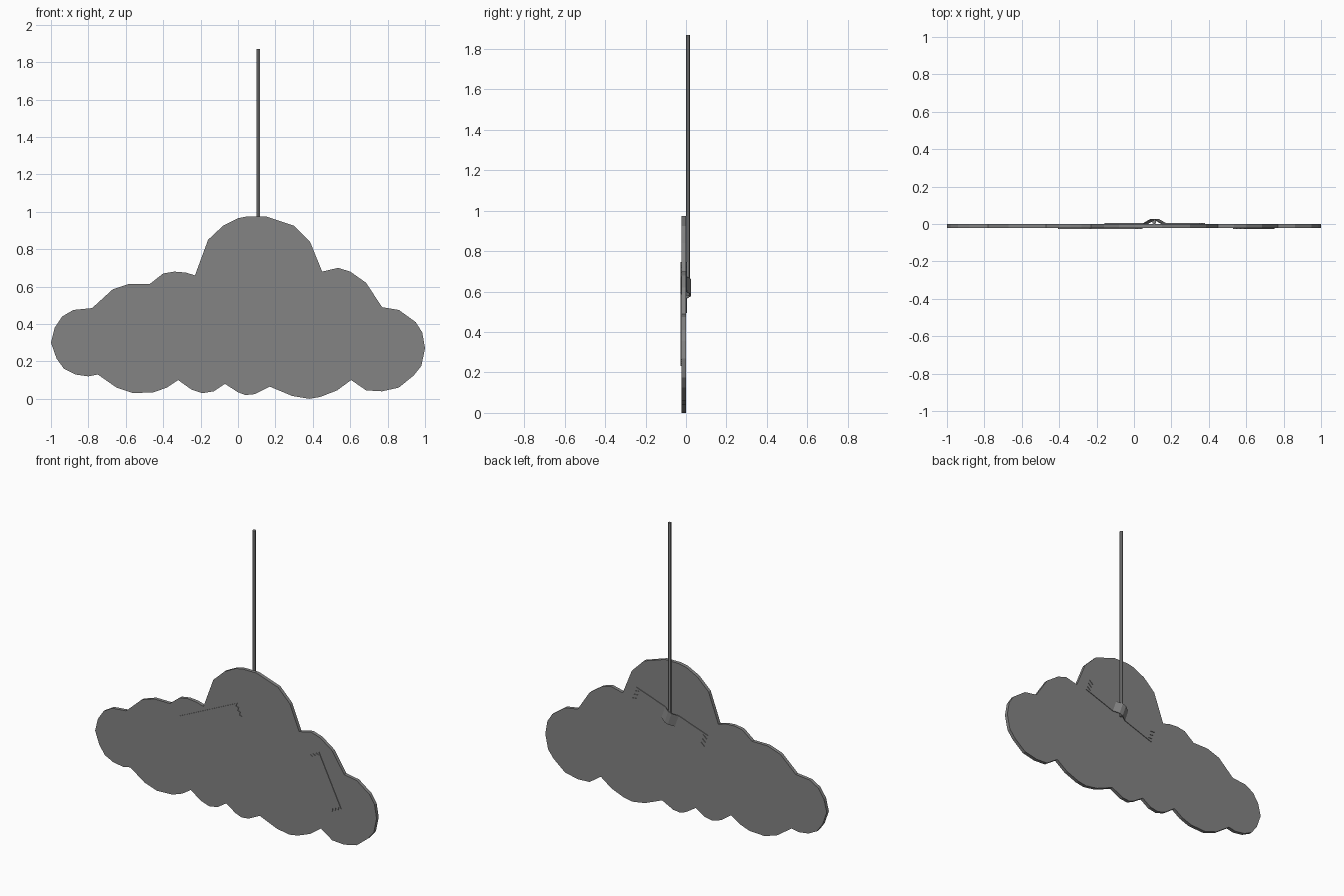
import bpy
import bmesh
from math import cos, sin, radians

default_cube = bpy.data.objects.get("Cube")
if default_cube:
    bpy.data.objects.remove(default_cube, do_unlink=True)


def make_material(name, colour):
    material = bpy.data.materials.new(name)
    material.use_nodes = True
    material.diffuse_color = colour
    shader = next(n for n in material.node_tree.nodes if n.type == "BSDF_PRINCIPLED")
    shader.inputs["Base Color"].default_value = colour
    shader.inputs["Roughness"].default_value = 0.8
    return material


grey = make_material("plain grey", (0.23, 0.23, 0.23, 1))


def finish(name, bm):
    """Turn a bmesh into a named grey object."""
    bmesh.ops.recalc_face_normals(bm, faces=bm.faces)
    mesh = bpy.data.meshes.new(name)
    bm.to_mesh(mesh)
    bm.free()
    mesh.materials.append(grey)
    obj = bpy.data.objects.new(name, mesh)
    bpy.context.collection.objects.link(obj)
    return obj


# Cloud board: scalloped outline (x, z), clockwise from the -x tip
OUTLINE = [
    (-1, .3), (-.98, .38), (-.94, .44), (-.88, .475), (-.78, .485), (-.67, .585),
    (-.58, .615), (-.47, .615), (-.4, .67), (-.34, .68), (-.28, .675), (-.23, .66),
    (-.16, .85), (-.08, .925), (0, .965), (.05, .975), (.15, .975), (.3, .925),
    (.385, .84), (.45, .68), (.535, .7), (.6, .68), (.685, .62), (.77, .49),
    (.86, .475), (.95, .41), (.985, .355), (1, .27), (.98, .175), (.94, .125),
    (.86, .06), (.77, .04), (.685, .045), (.605, .1), (.53, .045), (.44, .01),
    (.38, 0), (.29, .015), (.17, .065), (.09, .025), (.04, .02), (0, .035),
    (-.07, .08), (-.13, .04), (-.19, .03), (-.25, .05), (-.32, .1), (-.38, .06),
    (-.45, .035), (-.56, .03), (-.65, .06), (-.75, .13), (-.8, .12), (-.87, .13),
    (-.93, .16), (-.97, .215),
]
BOARD_FRONT = -0.022

bm = bmesh.new()
front = bm.faces.new([bm.verts.new((x, BOARD_FRONT, z)) for x, z in OUTLINE])
extruded = bmesh.ops.extrude_face_region(bm, geom=[front], use_keep_orig=True)
back_verts = [v for v in extruded["geom"] if isinstance(v, bmesh.types.BMVert)]
bmesh.ops.translate(bm, verts=back_verts, vec=(0, -BOARD_FRONT, 0))
finish("cloud_board", bm)

# Hanging stick behind the board
STICK_X, STICK_BOTTOM, STICK_TOP, STICK_RADIUS = 0.108, 0.58, 1.87, 0.011
bm = bmesh.new()
bmesh.ops.create_cone(bm, cap_ends=True, segments=6, radius1=STICK_RADIUS,
                      radius2=STICK_RADIUS, depth=STICK_TOP - STICK_BOTTOM)
bmesh.ops.translate(bm, verts=bm.verts,
                    vec=(STICK_X, 0.01, (STICK_TOP + STICK_BOTTOM) / 2))
finish("hanging_stick", bm)


def tape(name, centre, depth, length, width, angle, bump=0.0, tooth=0.03):
    """Thin strip with torn zigzag ends; bump lifts its middle over the stick."""
    turn = radians(angle)
    half = length / 2
    stations = [(-half, 0), (-0.05, 0), (-0.012, bump), (0.012, bump), (0.05, 0), (half, 0)]
    teeth = 6
    bm = bmesh.new()
    rows = []
    for row in range(teeth + 1):
        v = width * (row / teeth - 0.5)
        verts = []
        for u, lift in stations:
            if abs(u) == half and row % 2:
                u -= tooth if u > 0 else -tooth
            verts.append(bm.verts.new((centre[0] + u * cos(turn) - v * sin(turn),
                                       depth + lift,
                                       centre[1] + u * sin(turn) + v * cos(turn))))
        rows.append(verts)
    for low, high in zip(rows, rows[1:]):
        for i in range(len(stations) - 1):
            bm.faces.new((low[i], low[i + 1], high[i + 1], high[i]))
    obj = finish(name, bm)
    solid = obj.modifiers.new("thickness", "SOLIDIFY")
    solid.thickness = 0.004
    solid.offset = 0


# Tape holding the stick, and two flat strips on the front
tape("stick_tape", (0.11, 0.62), 0.003, 0.54, 0.08, 19, bump=0.021)
tape("front_tape_right", (-0.18, 0.61), BOARD_FRONT - 0.002, 0.46, 0.085, 25, tooth=0.015)
tape("front_tape_left", (0.64, 0.41), BOARD_FRONT - 0.002, 0.36, 0.07, -64, tooth=0.015)
